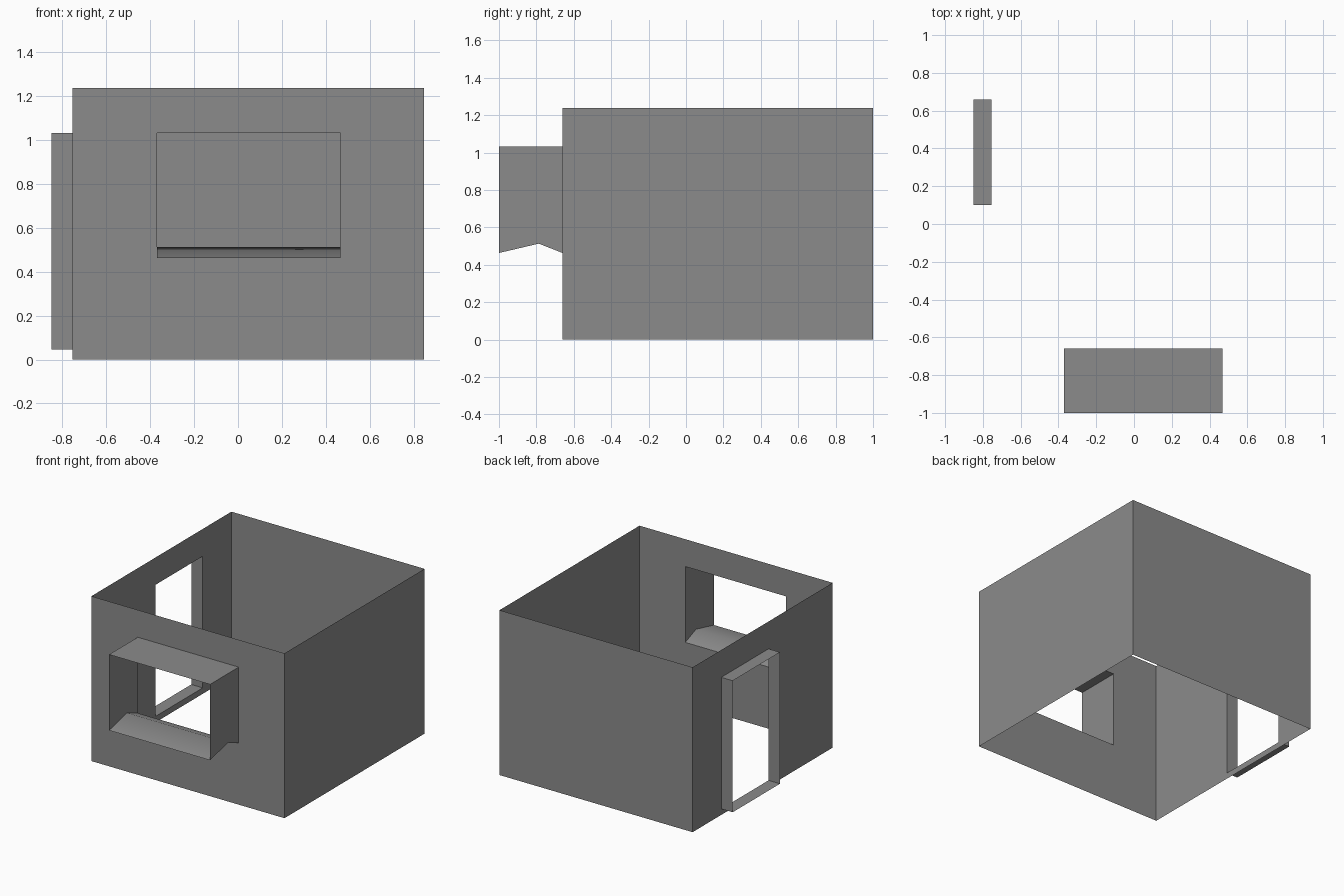
import bpy
import bmesh
import math

# Remove the default object
cube = bpy.data.objects.get("Cube")
if cube:
    bpy.data.objects.remove(cube, do_unlink=True)

# Single plaster colour
plaster = bpy.data.materials.new("grey plaster")
plaster.use_nodes = True
grey = (0.26, 0.26, 0.26, 1.0)
plaster.diffuse_color = grey
plaster.node_tree.nodes["Principled BSDF"].inputs["Base Color"].default_value = grey

# Room extents, opening extents and how far the frames stand out
LEFT, RIGHT = 0.848, -0.755
FRONT, BACK = -0.66, 1.0
TOP = 1.237
WINDOW = (-0.37, 0.468, 0.463, 1.032)   # x range, z range
DOOR = (0.10, 0.66, 0.045, 1.032)       # y range, z range
WINDOW_FRONT, DOOR_OUT = -1.0, -0.85
RIDGE_Y, RIDGE_Z = -0.787, 0.513


def on_front(u, v):
    return (u, FRONT, v)


def on_back(u, v):
    return (u, BACK, v)


def on_right(u, v):
    return (RIGHT, u, v)


def on_left(u, v):
    return (LEFT, u, v)


def rectangle(a, b, low, high):
    return [(a, low), (b, low), (b, high), (a, high)]


def build(name, faces):
    """Make a welded sheet object from a list of polygons."""
    bm = bmesh.new()
    for points in faces:
        bm.faces.new([bm.verts.new(p) for p in points])
    bmesh.ops.remove_doubles(bm, verts=bm.verts, dist=0.0001)
    bmesh.ops.recalc_face_normals(bm, faces=bm.faces)
    mesh = bpy.data.meshes.new(name)
    bm.to_mesh(mesh)
    bm.free()
    mesh.materials.append(plaster)
    obj = bpy.data.objects.new(name, mesh)
    bpy.context.collection.objects.link(obj)
    return obj


def wall(place, span, opening=None):
    """Polygons of one wall, with an optional rectangular opening."""
    outer = rectangle(*span, 0, TOP)
    if opening is None:
        return [[place(*p) for p in outer]]
    inner = rectangle(*opening)
    ring = []
    for i in range(4):
        j = (i + 1) % 4
        ring.append([place(*p) for p in (outer[i], outer[j], inner[j], inner[i])])
    return ring


# Four thin walls, open above and below
build("room_walls",
      wall(on_front, (RIGHT, LEFT), WINDOW)
      + wall(on_back, (RIGHT, LEFT))
      + wall(on_right, (FRONT, BACK), DOOR)
      + wall(on_left, (FRONT, BACK)))

# Door surround: four thin strips standing out from the right wall
corners = rectangle(*DOOR)
strips = []
for i in range(4):
    (y1, z1), (y2, z2) = corners[i], corners[(i + 1) % 4]
    strips.append([(RIGHT, y1, z1), (RIGHT, y2, z2),
                   (DOOR_OUT, y2, z2), (DOOR_OUT, y1, z1)])
build("door_surround", strips)

# Window box: head, two cheeks and a ridged sill
x1, x2, low, high = WINDOW
sill = [(WINDOW_FRONT, low), (RIDGE_Y, RIDGE_Z), (FRONT, low)]
cheek = sill + [(FRONT, high), (WINDOW_FRONT, high)]
panels = [[(x, y, z) for y, z in cheek] for x in (x1, x2)]
for (ya, za), (yb, zb) in zip(cheek[:4], cheek[1:]):
    if ya != yb:
        panels.append([(x1, ya, za), (x2, ya, za), (x2, yb, zb), (x1, yb, zb)])
window_box = build("window_box", panels)

# Soften the sill ridge, keep the corners crisp
bpy.ops.object.select_all(action="DESELECT")
window_box.select_set(True)
bpy.context.view_layer.objects.active = window_box
bpy.ops.object.shade_smooth_by_angle(angle=math.radians(45))
